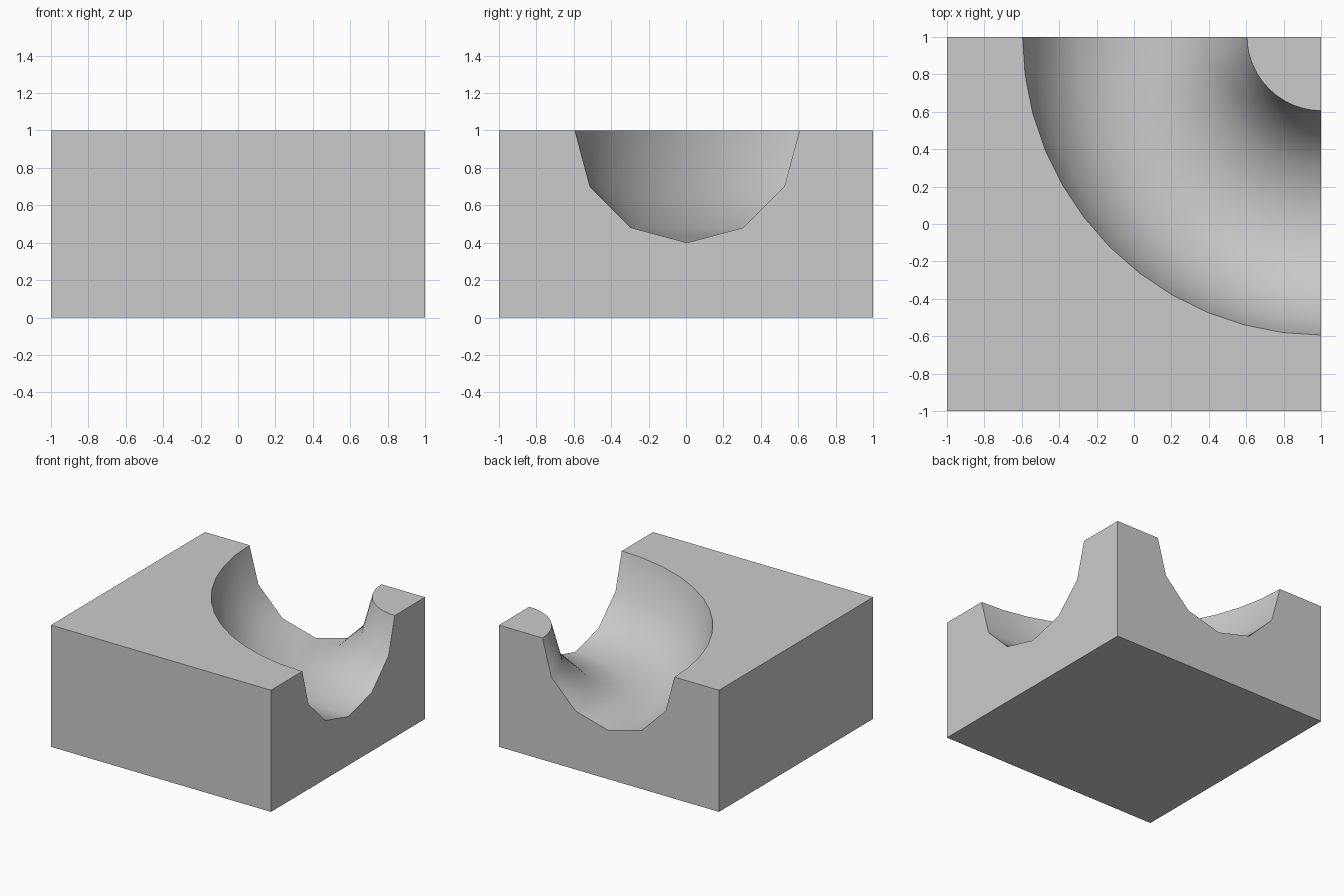
import bpy
from math import radians

if "Cube" in bpy.data.objects:
    bpy.data.objects.remove(bpy.data.objects["Cube"])

# Solid block standing on the ground
bpy.ops.mesh.primitive_cube_add(size=2, location=(0, 0, 0.5))
block = bpy.context.object
block.name = "grooved_corner_block"
block.scale = (1, 1, 0.5)
bpy.ops.object.transform_apply(location=True, rotation=True, scale=True)

# Ring cutter centred on the back right corner, 12-sided section
bpy.ops.mesh.primitive_torus_add(location=(1.004, 1.006, 1), major_radius=1.0,
                                 minor_radius=0.6, major_segments=48, minor_segments=12)
cutter = bpy.context.object
cutter.name = "groove_cutter"
bpy.ops.object.shade_smooth()

# Carve the quarter-turn groove
groove = block.modifiers.new("groove", 'BOOLEAN')
groove.operation = 'DIFFERENCE'
groove.solver = 'EXACT'
groove.object = cutter
bpy.ops.object.select_all(action='DESELECT')
block.select_set(True)
bpy.context.view_layer.objects.active = block
bpy.ops.object.modifier_apply(modifier=groove.name)
bpy.data.objects.remove(cutter, do_unlink=True)

# Smooth channel, crisp rim and block edges
bpy.ops.object.shade_smooth_by_angle(angle=radians(40))
